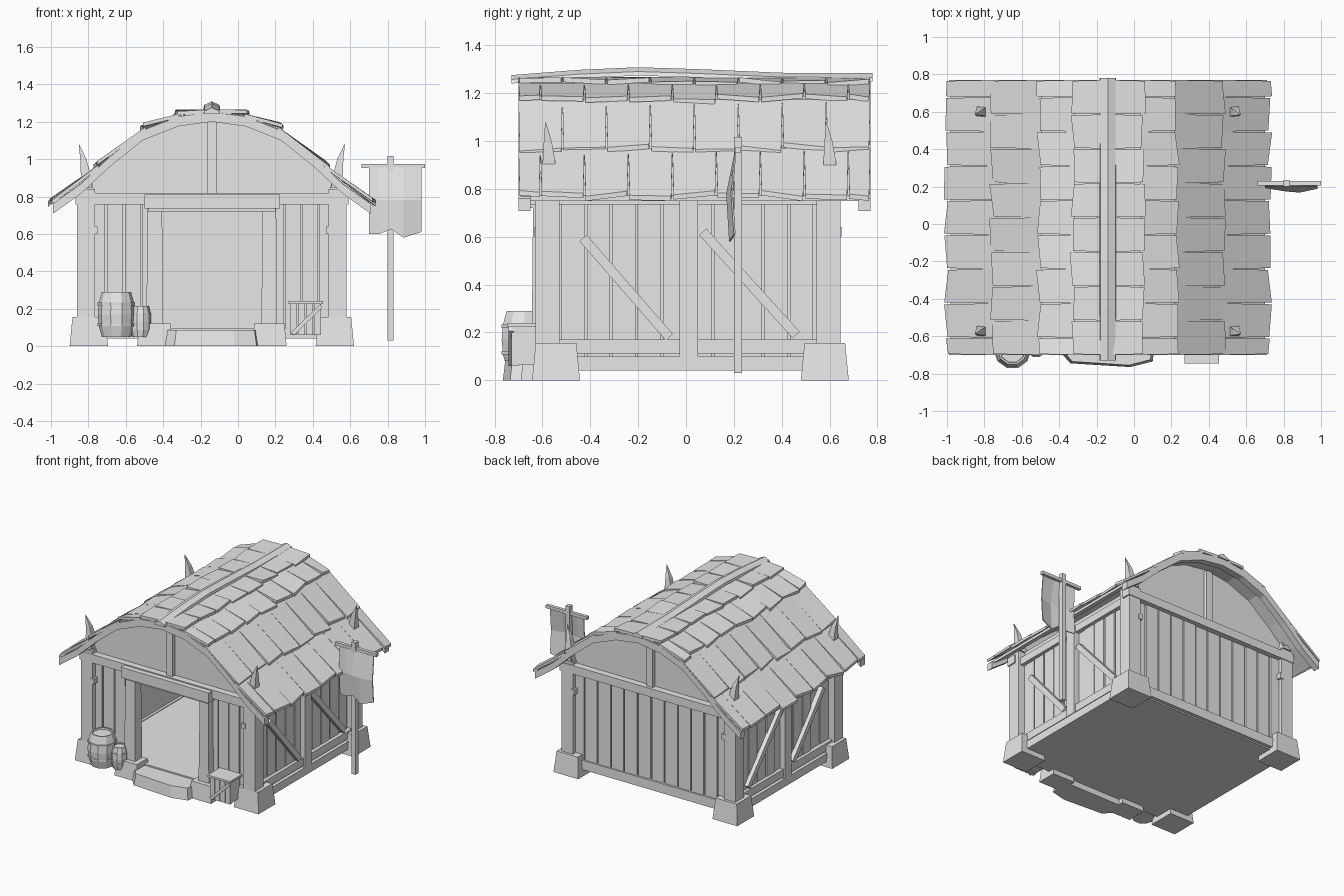
import bpy, bmesh, math, random
from mathutils import Vector

random.seed(4)
cube = bpy.data.objects.get("Cube")
if cube:
    bpy.data.objects.remove(cube, do_unlink=True)

grey = bpy.data.materials.new("plain grey")
grey.use_nodes = True
grey.diffuse_color = (0.8, 0.8, 0.8, 1)
grey.node_tree.nodes["Principled BSDF"].inputs["Base Color"].default_value = (0.8, 0.8, 0.8, 1)

CX = -0.14                     # centre line of the building
FRONT, BACK = -0.7, 0.77       # roof ends
ROOF = [(0, 1.275), (0.18, 1.25), (0.37, 1.175), (0.55, 1.03), (0.7, 0.89), (0.86, 0.775)]


def lofts(name, parts):
    """One object from several solids, each a list of equal-length rings."""
    bm = bmesh.new()
    for rings in parts:
        vs = [[bm.verts.new(p) for p in ring] for ring in rings]
        n = len(vs[0])
        for a, b in zip(vs, vs[1:]):
            for i in range(n):
                j = (i + 1) % n
                bm.faces.new((a[i], a[j], b[j], b[i]))
        bm.faces.new(vs[0])
        bm.faces.new(vs[-1])
    bmesh.ops.recalc_face_normals(bm, faces=bm.faces)
    me = bpy.data.meshes.new(name)
    bm.to_mesh(me)
    bm.free()
    me.materials.append(grey)
    bpy.context.collection.objects.link(bpy.data.objects.new(name, me))


def rect(x0, x1, y0, y1, z):
    return [(x0, y0, z), (x1, y0, z), (x1, y1, z), (x0, y1, z)]


def block(x0, x1, y0, y1, z0, z1, taper=0.0):
    t = taper
    return [rect(x0, x1, y0, y1, z0), rect(x0 + t, x1 - t, y0 + t, y1 - t, z1)]


def box(name, *dims, **kw):
    lofts(name, [block(*dims, **kw)])


def prism_y(points, y0, y1):
    return [[(x, y, z) for x, z in points] for y in (y0, y1)]


def disc(x, y, z, r, n, turn=0.0):
    return [(x + r * math.cos(turn + math.tau * i / n),
             y + r * math.sin(turn + math.tau * i / n), z) for i in range(n)]


def roof_z(d):
    d = abs(d)
    for (a, za), (b, zb) in zip(ROOF, ROOF[1:]):
        if d <= b or b == ROOF[-1][0]:
            return za + (zb - za) * (d - a) / (b - a)


def arch(drop, reach):
    ds = [d for d, _ in ROOF if d < reach] + [reach]
    ds = [-d for d in reversed(ds[1:])] + ds
    return [(CX + d, roof_z(d) - drop) for d in ds]


def band(top, bottom, reach):
    return arch(top, reach) + arch(bottom, reach)[::-1]


# Floor
box("floor", CX - 0.69, CX + 0.69, -0.59, 0.6, 0.04, 0.095)
box("back_sill", CX - 0.63, CX + 0.63, 0.6, 0.625, 0.05, 0.12)

# Gables, each with a middle stud, a crossbeam and an arched roof board
for side, y, out in (("front", -0.58, -1), ("back", 0.6, 1)):
    wall = [(CX - 0.69, 0.76)] + arch(0.04, 0.69) + [(CX + 0.69, 0.76)]
    lofts(side + "_gable", [prism_y(wall, y, y - out * 0.02)])
    ya, yb = sorted((y, y + out * 0.03))
    box(side + "_gable_stud", CX - 0.025, CX + 0.025, ya, yb, 0.81, 1.215)
    ya, yb = sorted((y - out * 0.02, y + out * 0.05))
    box(side + "_crossbeam", CX - 0.73, CX + 0.73, ya, yb, 0.757, 0.82)
    ends = (FRONT, FRONT + 0.05) if out < 0 else (BACK - 0.05, BACK)
    lofts(side + "_roof_arch", [prism_y(band(0.022, 0.075, 0.85), *ends)])


# Plank walls: thin backing plus separate boards
def planks_x(name, x0, x1, n, y, out):
    parts = [block(x0, x1, *sorted((y, y - out * 0.02)), 0.06, 0.78)]
    w = (x1 - x0) / n
    for i in range(n):
        face = y + out * random.uniform(0.008, 0.018)
        parts.append(block(x0 + i * w + 0.005, x0 + (i + 1) * w - 0.005,
                           *sorted((y - out * 0.01, face)), 0.07, 0.77))
    lofts(name, parts)


planks_x("front_wall_right_part", CX - 0.66, -0.42, 4, -0.58, -1)
planks_x("front_wall_left_part", 0.16, CX + 0.66, 4, -0.58, -1)
planks_x("back_wall", CX - 0.66, CX + 0.66, 12, 0.6, 1)

for side, s in (("left", 1), ("right", -1)):
    def sx(a, b):
        return sorted((CX + s * a, CX + s * b))

    # Side planks, rails, middle post and sill
    parts = [block(*sx(0.64, 0.66), -0.56, 0.58, 0.08, 0.85)]
    w = 1.06 / 10
    for i in range(10):
        y = -0.525 + i * w
        parts.append(block(*sx(0.65, random.uniform(0.668, 0.678)), y + 0.005, y + w - 0.005, 0.1, 0.76))
    lofts(side + "_wall", parts)
    box(side + "_top_rail", *sx(0.65, 0.7), -0.53, 0.56, 0.735, 0.79)
    box(side + "_lower_rail", *sx(0.65, 0.7), -0.53, 0.56, 0.112, 0.17)
    box(side + "_sill", *sx(0.62, 0.71), -0.5, 0.52, 0.04, 0.1)
    box(side + "_middle_post", *sx(0.65, 0.715), -0.027, 0.05, 0.1, 0.78)

    # Diagonal braces
    braces = []
    for (ya, za), (yb, zb) in (((-0.43, 0.595), (-0.07, 0.18)), ((0.07, 0.62), (0.46, 0.19))):
        u = Vector((yb - ya, zb - za)).normalized() * 0.02
        ring = [(ya - u.y, za + u.x), (yb - u.y, zb + u.x), (yb + u.y, zb - u.x), (ya + u.y, za - u.x)]
        braces.append([[(x, y, z) for y, z in ring] for x in sx(0.665, 0.705)])
    lofts(side + "_braces", braces)

    # Corner posts with stone feet and roof horns
    for end, y, shift in (("front", -0.578, 0.035), ("back", 0.595, -0.015)):
        box(f"{end}_{side}_post", *sx(0.625, 0.72), y - 0.05, y + 0.05, 0.1, 0.84)
        box(f"{end}_{side}_post_wedge", *sx(0.61, 0.64), y - 0.055, y + 0.055, 0.6, 0.64)
        fy = y + shift
        box(f"{end}_{side}_stone_foot", *sx(0.555, 0.76), fy - 0.1, fy + 0.1, 0, 0.155, taper=0.015)
        hx, hy = CX + s * 0.675, y + 0.005
        collar = block(hx - 0.035, hx + 0.035, hy - 0.05, hy + 0.05, 0.845, 0.87)
        horn = [disc(hx + s * o, hy - o * 0.4, z, r, 4, math.pi / 4)
                for o, z, r in ((-0.01, 0.84, 0.045), (0, 0.92, 0.036), (0.012, 1.0, 0.023), (0.035, 1.078, 0.002))]
        lofts(f"{end}_{side}_horn", [collar, horn])

# Doorway: posts, lintel, stone feet and step
for side, x0, x1 in (("right", -0.49, -0.4), ("left", 0.125, 0.21)):
    box(side + "_door_post", x0, x1, -0.645, -0.56, 0.1, 0.74, taper=0.006)
    box(side + "_door_stone", x0 - 0.05, x1 + 0.05, -0.69, -0.54, 0, 0.122, taper=0.012)
box("door_lintel", -0.5, 0.225, -0.67, -0.56, 0.735, 0.812)
box("door_lintel_board", -0.48, 0.2, -0.655, -0.56, 0.72, 0.74)
step = [(-0.4, -0.58), (-0.39, -0.69), (-0.34, -0.745), (-0.02, -0.765), (0.1, -0.735), (0.12, -0.58)]
step_rings = [[(CX + (x - CX) * k, y + (1 - k) * 0.2, z) for x, y in step]
              for k, z in ((1, 0), (0.95, 0.085))]
lofts("door_step", [step_rings])

# Roof shell and overlapping shingles
lofts("roof_shell", [prism_y(band(0.018, 0.04, 0.84), FRONT + 0.01, BACK - 0.01)])
ROWS = [0.02, 0.19, 0.37, 0.62, 0.865]
tiles = []
pitch = (BACK - FRONT) / 8
for s in (-1, 1):
    for r, (d0, d1) in enumerate(zip(ROWS, ROWS[1:])):
        start = FRONT - (pitch / 2 if r % 2 else 0)
        for i in range(9):
            y0, y1 = max(start + i * pitch, FRONT), min(start + (i + 1) * pitch, BACK)
            if y1 - y0 < 0.03:
                continue
            top = []
            for d, y, lower in ((d0 - 0.015, y0, 0), (d0 - 0.015, y1, 0), (d1, y1 - 0.005, 1), (d1, y0 + 0.005, 1)):
                d += lower * random.uniform(-0.012, 0.014)
                z = roof_z(d) + (random.uniform(0.0, 0.02) if lower else -0.008)
                top.append((CX + s * d, y, z))
            tiles.append([[(x, y, z - 0.02) for x, y, z in top], top])
lofts("roof_shingles", tiles)

# Bowed ridge cap
RIDGE = [(-0.73, 1.275), (-0.45, 1.297), (-0.2, 1.308), (0.05, 1.3), (0.4, 1.285), (0.78, 1.283)]
ridge_rings = [[(CX - 0.045, y, z - 0.035), (CX - 0.04, y, z - 0.018), (CX, y, z),
                (CX + 0.04, y, z - 0.018), (CX + 0.045, y, z - 0.035)] for y, z in RIDGE]
lofts("ridge_cap", [ridge_rings])


# Barrels with hoops
def barrel(name, x, y, r, z0, z1):
    h = z1 - z0
    body = [disc(x, y, z0 + h * f, r * k, 10) for f, k in
            ((0, 0.78), (0.25, 0.95), (0.5, 1), (0.75, 0.95), (1, 0.78), (1, 0.68), (0.95, 0.66))]
    hoops = [[disc(x, y, z0 + h * (f - 0.03), r, 10), disc(x, y, z0 + h * (f + 0.03), r, 10)]
             for f in (0.27, 0.73)]
    lofts(name, [body] + hoops)


barrel("large_barrel", -0.65, -0.675, 0.1, 0.05, 0.29)
barrel("small_barrel", -0.522, -0.655, 0.058, 0.05, 0.215)

# Crate
crate = [block(0.28, 0.445, -0.72, -0.61, 0.065, 0.225), block(0.27, 0.455, -0.745, -0.6, 0.225, 0.24)]
for i in range(4):
    crate.append(block(0.278 + i * 0.043, 0.316 + i * 0.043, -0.73, -0.7, 0.06, 0.23))
crate.append(prism_y([(0.28, 0.07), (0.3, 0.06), (0.45, 0.205), (0.44, 0.225)], -0.742, -0.72))
lofts("crate", crate)

# Banner on a pole
box("banner_pole", 0.8, 0.832, 0.2, 0.235, 0.03, 1.017)
box("banner_crossbar", 0.66, 1.0, 0.205, 0.23, 0.952, 0.975)
cloth = []
for x, y, zb in ((0.7, 0.205, 0.6), (0.755, 0.195, 0.6), (0.82, 0.185, 0.625), (0.885, 0.18, 0.58), (0.98, 0.2, 0.61)):
    front = [(x, 0.203, 0.955), (x, y - 0.012, 0.78), (x, y, zb)]
    cloth.append(front + [(a, b + 0.007, c) for a, b, c in reversed(front)])
lofts("banner_cloth", [cloth])
